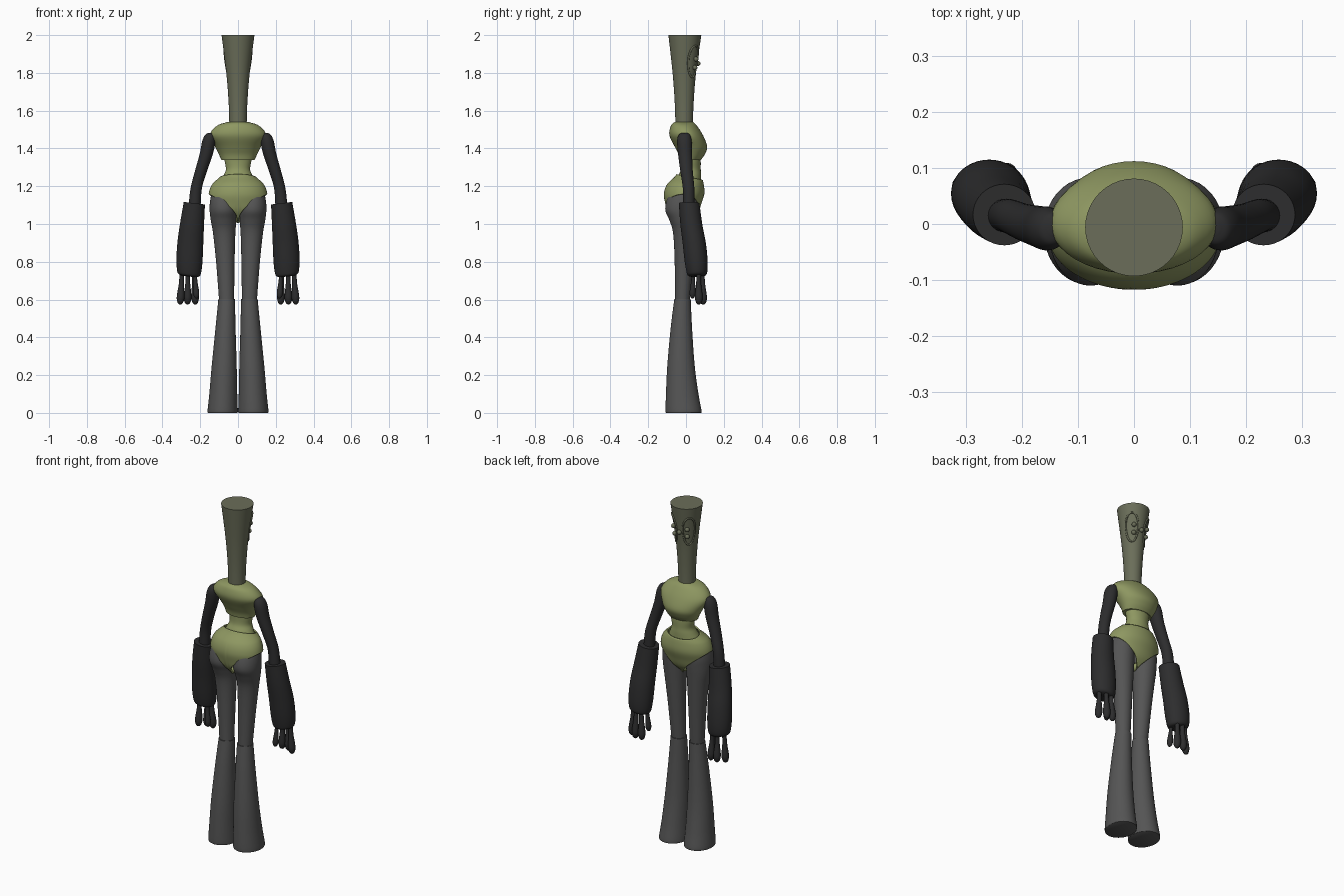
import bpy, bmesh, math
from mathutils import Vector

if "Cube" in bpy.data.objects:
    bpy.data.objects.remove(bpy.data.objects["Cube"])


def material(name, rgb):
    m = bpy.data.materials.new(name)
    m.diffuse_color = (*rgb, 1)
    m.use_nodes = True
    m.node_tree.nodes["Principled BSDF"].inputs["Base Color"].default_value = m.diffuse_color
    return m


OLIVE = material("olive", (0.27, 0.31, 0.12))
MOSS = material("moss", (0.145, 0.155, 0.1))
BLACK = material("black", (0.026, 0.026, 0.027))
GREY = material("charcoal", (0.09, 0.09, 0.09))


def finish(name, bm, mat, mirror=False, angle=40):
    bmesh.ops.recalc_face_normals(bm, faces=bm.faces)
    me = bpy.data.meshes.new(name)
    bm.to_mesh(me)
    bm.free()
    me.shade_smooth()
    me.set_sharp_from_angle(angle=math.radians(angle))
    me.materials.append(mat)
    ob = bpy.data.objects.new(name, me)
    bpy.context.collection.objects.link(ob)
    if mirror:
        ob.modifiers.new("mirror", "MIRROR").use_mirror_merge = False
    return ob


def spline(rows, t):
    """Catmull-Rom value at t (0..len-1)."""
    i = min(int(t), len(rows) - 2)
    f = t - i
    p = [rows[max(0, min(len(rows) - 1, i + k))] for k in (-1, 0, 1, 2)]
    return [0.5 * (2 * b + (c - a) * f + (2 * a - 5 * b + 4 * c - d) * f * f
            + (3 * b - a - 3 * c + d) * f ** 3) for a, b, c, d in zip(*p)]


def skin(bm, rings, caps=True):
    n = len(rings[0])
    vs = [[bm.verts.new(p) for p in r] for r in rings]
    for a, b in zip(vs, vs[1:]):
        for k in range(n):
            bm.faces.new((a[k], a[(k + 1) % n], b[(k + 1) % n], b[k]))
    if caps:
        bm.faces.new(vs[0])
        bm.faces.new(vs[-1])


def loft(name, rows, mat, mirror=False, tilt=0, sides=40, steps=5):
    """Rows are (z, centre x, half width, back y, front y)."""
    rings = []
    for s in range((len(rows) - 1) * steps + 1):
        z, cx, rx, y0, y1 = spline(rows, s / steps)
        rings.append([(cx + rx * math.cos(a), (y0 + y1) / 2 + (y1 - y0) / 2 * math.sin(a),
                       z + tilt * rx * math.cos(a))
                      for a in (math.tau * k / sides for k in range(sides))])
    bm = bmesh.new()
    skin(bm, rings)
    return finish(name, bm, mat, mirror)


# tall flared head
HEAD = [(1.53, 0, 0.046, -0.056, 0.036), (1.65, 0, 0.05, -0.06, 0.041),
        (1.8, 0, 0.062, -0.071, 0.053), (2.0, 0, 0.087, -0.093, 0.081)]
loft("head", HEAD, MOSS)


def on_head(theta, z, lift=0.0):
    """Point on the head, theta measured from the +y side."""
    t = 2 + (z - 1.8) / 0.2
    _, _, r, y0, y1 = spline(HEAD, t)
    return Vector(((r + lift) * math.sin(theta), (y0 + y1) / 2 + (r + lift) * math.cos(theta), z))


# oval rims on the head
bm = bmesh.new()
N, S = 40, 8
path = [on_head(math.radians(45) + 0.5 * math.cos(a), 1.86 + 0.083 * math.sin(a))
        for a in (math.tau * k / N for k in range(N))]
out = Vector((1, 1, 0)).normalized()
rings = []
for k in range(N):
    tan = (path[(k + 1) % N] - path[k - 1]).normalized()
    side = tan.cross(out).normalized()
    up = side.cross(tan)
    rings.append([path[k] + 0.005 * (math.cos(b) * side + math.sin(b) * up)
                  for b in (math.tau * j / S for j in range(S))])
skin(bm, rings + [rings[0]], caps=False)
finish("eye_rim", bm, MOSS, mirror=True, angle=80)

# small beads on the face
bm = bmesh.new()
for deg, z in ((0, 1.85), (36, 1.873), (36, 1.828), (-36, 1.873), (-36, 1.828)):
    ball = bmesh.ops.create_uvsphere(bm, u_segments=16, v_segments=10, radius=0.013)
    bmesh.ops.translate(bm, verts=ball["verts"], vec=on_head(math.radians(deg), z, 0.004))
finish("face_beads", bm, MOSS)

# chest and waist
loft("chest", [(1.54, 0, 0.055, -0.06, 0.038), (1.52, 0, 0.112, -0.08, 0.058),
               (1.47, 0, 0.15, -0.088, 0.09), (1.41, 0, 0.122, -0.06, 0.112),
               (1.37, 0, 0.102, -0.04, 0.1), (1.34, 0, 0.088, -0.032, 0.08)], OLIVE)
loft("waist", [(1.37, 0, 0.075, -0.025, 0.075), (1.33, 0, 0.07, -0.022, 0.078),
               (1.29, 0, 0.064, -0.025, 0.078), (1.26, 0, 0.075, -0.04, 0.08),
               (1.22, 0, 0.095, -0.06, 0.08)], OLIVE)

# high-cut briefs: each column runs from the slanted waist seam to the hem
BODY = [(1.26, 0.085, -0.05, 0.081), (1.21, 0.134, -0.098, 0.092),
        (1.16, 0.153, -0.115, 0.095), (1.11, 0.15, -0.108, 0.08),
        (1.06, 0.147, -0.092, 0.062), (1.01, 0.145, -0.05, 0.025)]
COLS, ROWS = 96, 24
rings = [[] for _ in range(ROWS + 1)]
for k in range(COLS):
    a = math.tau * k / COLS
    c, s = abs(math.cos(a)), math.sin(a)
    top = 1.248 - 0.015 * s
    hem = 1.01 + 0.148 * c ** (0.8 if s > 0 else 0.5)
    for j in range(ROWS + 1):
        z = top + (hem - top) * j / ROWS
        _, rx, y0, y1 = spline(BODY, (1.26 - z) / 0.05)
        rings[j].append((rx * math.cos(a), (y0 + y1) / 2 + (y1 - y0) / 2 * s, z))
bm = bmesh.new()
skin(bm, rings, caps=False)
briefs = finish("briefs", bm, OLIVE)
sol = briefs.modifiers.new("thickness", "SOLIDIFY")
sol.thickness, sol.offset = 0.008, -0.5

# gusset between the legs
bm = bmesh.new()
bmesh.ops.create_uvsphere(bm, u_segments=20, v_segments=12, radius=1)
bmesh.ops.scale(bm, verts=bm.verts, vec=(0.016, 0.045, 0.025))
bmesh.ops.translate(bm, verts=bm.verts, vec=(0, -0.013, 1.03))
finish("gusset", bm, OLIVE)

# thighs and flared boots
loft("thigh", [(1.19, 0.075, 0.03, -0.06, 0.03), (1.165, 0.078, 0.058, -0.085, 0.055),
               (1.12, 0.078, 0.07, -0.104, 0.062), (1.07, 0.077, 0.073, -0.109, 0.06),
               (1.02, 0.076, 0.068, -0.088, 0.056), (0.95, 0.073, 0.059, -0.068, 0.05),
               (0.8, 0.067, 0.049, -0.06, 0.037), (0.58, 0.06, 0.039, -0.057, 0.019)],
     GREY, mirror=True)
loft("boot", [(0.602, 0.06, 0.044, -0.062, 0.025), (0.45, 0.066, 0.053, -0.081, 0.032),
              (0.25, 0.073, 0.066, -0.099, 0.046), (0.1, 0.078, 0.074, -0.106, 0.066),
              (0.012, 0.081, 0.08, -0.108, 0.082), (0.0, 0.081, 0.077, -0.104, 0.078)],
     GREY, mirror=True)

# arms and bell-shaped gauntlets
loft("upper_arm", [(1.483, 0.145, 0.008, -0.018, 0.004), (1.474, 0.147, 0.025, -0.037, 0.02),
                   (1.44, 0.154, 0.035, -0.047, 0.03), (1.37, 0.168, 0.035, -0.042, 0.032),
                   (1.28, 0.196, 0.032, -0.03, 0.036), (1.19, 0.221, 0.03, -0.017, 0.044),
                   (1.09, 0.23, 0.032, -0.015, 0.045)], BLACK, mirror=True)
loft("gauntlet", [(1.11, 0.231, 0.056, -0.038, 0.071), (1.0, 0.243, 0.063, -0.03, 0.086),
                  (0.9, 0.252, 0.068, -0.018, 0.105), (0.81, 0.257, 0.069, -0.008, 0.114),
                  (0.75, 0.259, 0.064, 0.002, 0.113), (0.728, 0.26, 0.054, 0.01, 0.104),
                  (0.722, 0.26, 0.03, 0.03, 0.084)], BLACK, mirror=True, tilt=0.12)


# fingers and thumb: slim at the root, round at the tip
def digit(name, x, y, tip, r):
    root = Vector((0.26 + (x - 0.26) * 0.8, 0.06 + (y - 0.06) * 0.8))
    rows = []
    for f, w in ((0, 0.6), (0.35, 0.65), (0.65, 0.95), (0.82, 1), (0.95, 0.65), (1, 0.12)):
        cx, cy = root.x + (x - root.x) * f, root.y + (y - root.y) * f
        rows.append((0.745 + (tip - 0.745) * f, cx, r * w, cy - r * w, cy + r * w))
    loft(name, rows, BLACK, mirror=True, sides=16, steps=4)


for i, (x, y) in enumerate(((0.306, 0.068), (0.267, 0.092), (0.226, 0.09))):
    digit(f"finger_{i + 1}", x, y, 0.573, 0.02)
digit("thumb", 0.22, 0.034, 0.605, 0.016)
